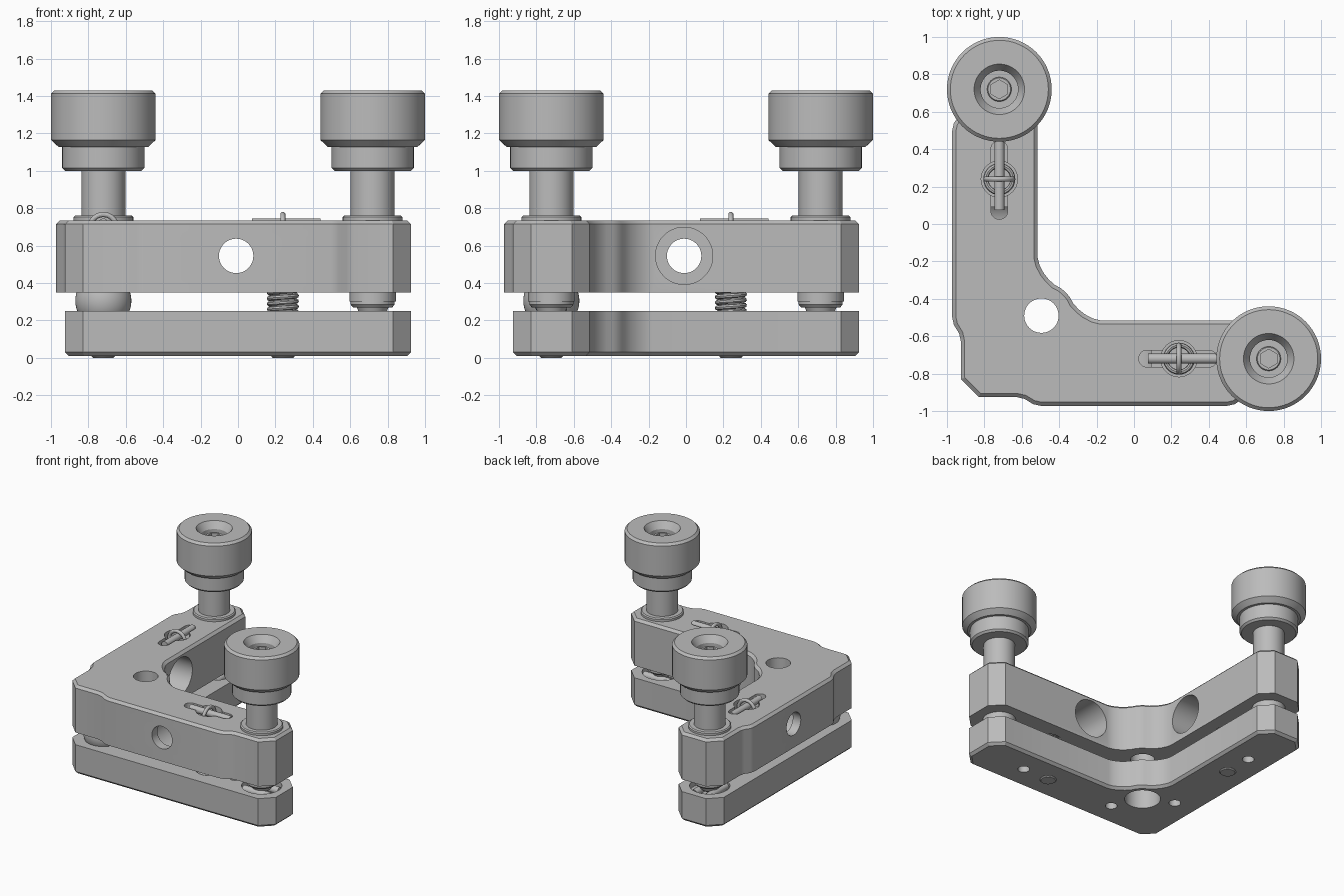
import bpy, bmesh
from math import sin, cos, pi, radians
from mathutils import Vector

if "Cube" in bpy.data.objects:
    bpy.data.objects.remove(bpy.data.objects["Cube"])

metal = bpy.data.materials.new("grey_metal")
metal.use_nodes = True
metal.diffuse_color = (0.5, 0.5, 0.5, 1)
metal.node_tree.nodes["Principled BSDF"].inputs["Base Color"].default_value = (0.5, 0.5, 0.5, 1)

LEG = 0.72     # centre line of each leg
PIN = 0.24     # spring position along each leg


def activate(ob):
    bpy.ops.object.select_all(action='DESELECT')
    ob.select_set(True)
    bpy.context.view_layer.objects.active = ob


def make(name, bm):
    bmesh.ops.recalc_face_normals(bm, faces=bm.faces)
    me = bpy.data.meshes.new(name)
    bm.to_mesh(me)
    bm.free()
    me.materials.append(metal)
    ob = bpy.data.objects.new(name, me)
    bpy.context.collection.objects.link(ob)
    return ob


def smooth(ob):
    activate(ob)
    bpy.ops.object.shade_smooth_by_angle(angle=radians(28))


def prism(name, outline, z0, z1, chamfer=None):
    """Extruded outline; chamfer is the height of the cap that gets it."""
    bm = bmesh.new()
    base = bm.faces.new([bm.verts.new((x, y, z0)) for x, y in outline])
    new = bmesh.ops.extrude_face_region(bm, geom=[base])["geom"]
    bmesh.ops.translate(bm, vec=(0, 0, z1 - z0),
                        verts=[g for g in new if isinstance(g, bmesh.types.BMVert)])
    if chamfer is not None:
        rim = [e for e in bm.edges if all(abs(v.co.z - chamfer) < 1e-5 for v in e.verts)]
        bmesh.ops.bevel(bm, geom=rim, offset=0.02, segments=1, affect='EDGES')
    return make(name, bm)


def rod(name, start, end, r, sides=48):
    """Cylinder between two points."""
    a, b = Vector(start), Vector(end)
    bm = bmesh.new()
    bmesh.ops.create_cone(bm, cap_ends=True, segments=sides, radius1=r, radius2=r,
                          depth=(b - a).length)
    turn = (b - a).to_track_quat('Z', 'Y').to_matrix().to_4x4()
    bm.transform(turn)
    bmesh.ops.translate(bm, verts=bm.verts, vec=(a + b) / 2)
    return make(name, bm)


def lathe(name, profile, x, y, sides=64):
    """Profile of (radius, height) spun about a vertical axis."""
    bm = bmesh.new()
    verts = [bm.verts.new((r, 0, z)) for r, z in profile]
    edges = [bm.edges.new(p) for p in zip(verts, verts[1:])]
    bmesh.ops.spin(bm, geom=verts + edges, cent=(0, 0, 0), axis=(0, 0, 1),
                   angle=2 * pi, steps=sides, use_duplicate=False)
    bmesh.ops.remove_doubles(bm, verts=bm.verts, dist=1e-4)
    bmesh.ops.translate(bm, verts=bm.verts, vec=(x, y, 0))
    ob = make(name, bm)
    smooth(ob)
    return ob


def cut(ob, cutter):
    cutter.hide_render = True
    mod = ob.modifiers.new("cut", 'BOOLEAN')
    mod.operation, mod.solver, mod.object = 'DIFFERENCE', 'EXACT', cutter
    activate(ob)
    bpy.ops.object.modifier_apply(modifier=mod.name)
    bpy.data.objects.remove(cutter)


def mirrored(half):
    """Complete an L outline by reflecting one leg across the diagonal."""
    return half + [(y, x) for x, y in reversed(half)]


def hole(ob, x, y, r, z0, z1, sides=48):
    cut(ob, rod("cutter", (x, y, z0), (x, y, z1), r, sides))


# Outlines of the two L plates
corner = [(-0.83, -0.925)]
bulge = [(-0.63, -0.925), (-0.585, -0.935), (-0.54, -0.963), (-0.5, -0.972),
         (0.5, -0.972), (0.54, -0.963), (0.58, -0.935), (0.62, -0.925)]
leg_end = [(0.83, -0.925), (0.925, -0.83), (0.925, -0.61), (0.83, -0.515)]
inner = [(-0.18, -0.515), (-0.22, -0.505), (-0.262, -0.483), (-0.295, -0.457),
         (-0.325, -0.425), (-0.342, -0.393), (-0.36, -0.371)]
top_plate = prism("adjustable_plate", mirrored(corner + bulge + leg_end + inner),
                  0.35, 0.735, 0.735)
base_plate = prism("base_plate", mirrored(corner + leg_end + inner), 0.01, 0.25, 0.01)

# Corner bores
hole(top_plate, -0.495, -0.49, 0.092, 0.3, 0.8)
hole(base_plate, -0.495, -0.49, 0.135, -0.1, 0.3)

# Cuts repeated on both legs
for flip in (False, True):
    def at(x, y, z):
        return (y, x, z) if flip else (x, y, z)

    def xy(x, y):
        return at(x, y, 0)[:2]

    # Side bore with a wide counterbore from the inside
    cut(top_plate, rod("cutter", at(-0.01, -1.1, 0.545), at(-0.01, -0.4, 0.545), 0.092))
    cut(top_plate, rod("cutter", at(-0.01, -0.9, 0.545), at(-0.01, -0.4, 0.545), 0.153))
    # Spring well, and slot for the retaining bar
    hole(top_plate, *xy(PIN, -LEG), 0.097, 0.3, 0.8)
    slot = [(0.4 + 0.045 * cos(a), -LEG + 0.045 * sin(a))
            for a in (pi * (i / 12 - 0.5) for i in range(13))]
    slot += [(0.47 - x, -2 * LEG - y) for x, y in slot]
    cut(top_plate, prism("cutter", [xy(*p) for p in slot], 0.66, 0.8))
    # Base: screw seat, spring well and small mounting holes
    hole(base_plate, *xy(LEG, -LEG), 0.15, 0.2, 0.3)
    hole(base_plate, *xy(PIN, -LEG), 0.097, 0.06, 0.3)
    for x in (0.48, -0.38):
        hole(base_plate, *xy(x, -LEG), 0.045, -0.1, 0.3, 32)

smooth(top_plate)
smooth(base_plate)

# Pivot ball between the plates at the corner
lathe("pivot_ball", [(0.15 * sin(a), 0.305 - 0.15 * cos(a))
                     for a in (pi * i / 24 for i in range(25))], -LEG, -LEG)

# Adjusters and springs, one of each per leg
for flip, side in ((False, "right"), (True, "back")):
    def at(x, y, z):
        return (y, x, z) if flip else (x, y, z)

    x, y, _ = at(LEG, -LEG, 0)
    lathe(side + "_bushing", [(0.11, 0.3), (0.125, 0.3), (0.125, 0.735), (0.16, 0.735),
                              (0.16, 0.752), (0.152, 0.76), (0.11, 0.76)], x, y)
    screw = lathe(side + "_screw", [(0, 0.205), (0.04, 0.212), (0.07, 0.235), (0.085, 0.27),
                                    (0.105, 0.27), (0.118, 0.285), (0.118, 1.02), (0.065, 1.02),
                                    (0.065, 1.365), (0.06, 1.37), (0, 1.37)], x, y)
    hole(screw, x, y, 0.05, 1.3, 1.5, 6)
    lathe(side + "_knob", [(0.1, 1.0), (0.205, 1.0), (0.22, 1.015), (0.22, 1.128),
                           (0.24, 1.128), (0.28, 1.165), (0.28, 1.412), (0.262, 1.43),
                           (0.135, 1.43), (0.1, 1.375), (0.1, 1.335), (0, 1.335)], x, y)

    # Pair of rods the screw tip rests on
    for k in (-0.06, 0.06):
        smooth(rod(side + "_seat_rod", at(LEG - 0.12, -LEG + k, 0.215),
                   at(LEG + 0.12, -LEG + k, 0.215), 0.03, 24))

    # Retaining bar, spring hook, spring and the plug under it
    smooth(rod(side + "_spring_bar", at(0.075, -LEG, 0.718), at(0.44, -LEG, 0.718), 0.027, 24))
    turn = (pi / 2, 0, 0) if flip else (0, pi / 2, 0)
    bpy.ops.mesh.primitive_torus_add(location=at(PIN, -LEG, 0.694), rotation=turn,
                                     major_radius=0.072, minor_radius=0.014,
                                     major_segments=48, minor_segments=12)
    hook = bpy.context.object
    hook.name = side + "_spring_hook"
    hook.data.materials.append(metal)
    smooth(hook)

    x, y, _ = at(PIN, -LEG, 0)
    path = bpy.data.curves.new(side + "_spring", 'CURVE')
    path.dimensions, path.bevel_depth, path.bevel_resolution = '3D', 0.0135, 2
    path.use_fill_caps = True
    spline = path.splines.new('POLY')
    turns, steps = 18, 28
    spline.points.add(turns * steps)
    for i, p in enumerate(spline.points):
        a = 2 * pi * i / steps
        p.co = (x + 0.072 * cos(a), y + 0.072 * sin(a), 0.1 + 0.029 * i / steps, 1)
    spring = bpy.data.objects.new(side + "_spring", path)
    path.materials.append(metal)
    bpy.context.collection.objects.link(spring)
    activate(spring)
    bpy.ops.object.convert(target='MESH')
    smooth(bpy.context.object)

    lathe(side + "_spring_plug", [(0, 0), (0.055, 0), (0.062, 0.007), (0.062, 0.1), (0, 0.1)],
          x, y, 32)
